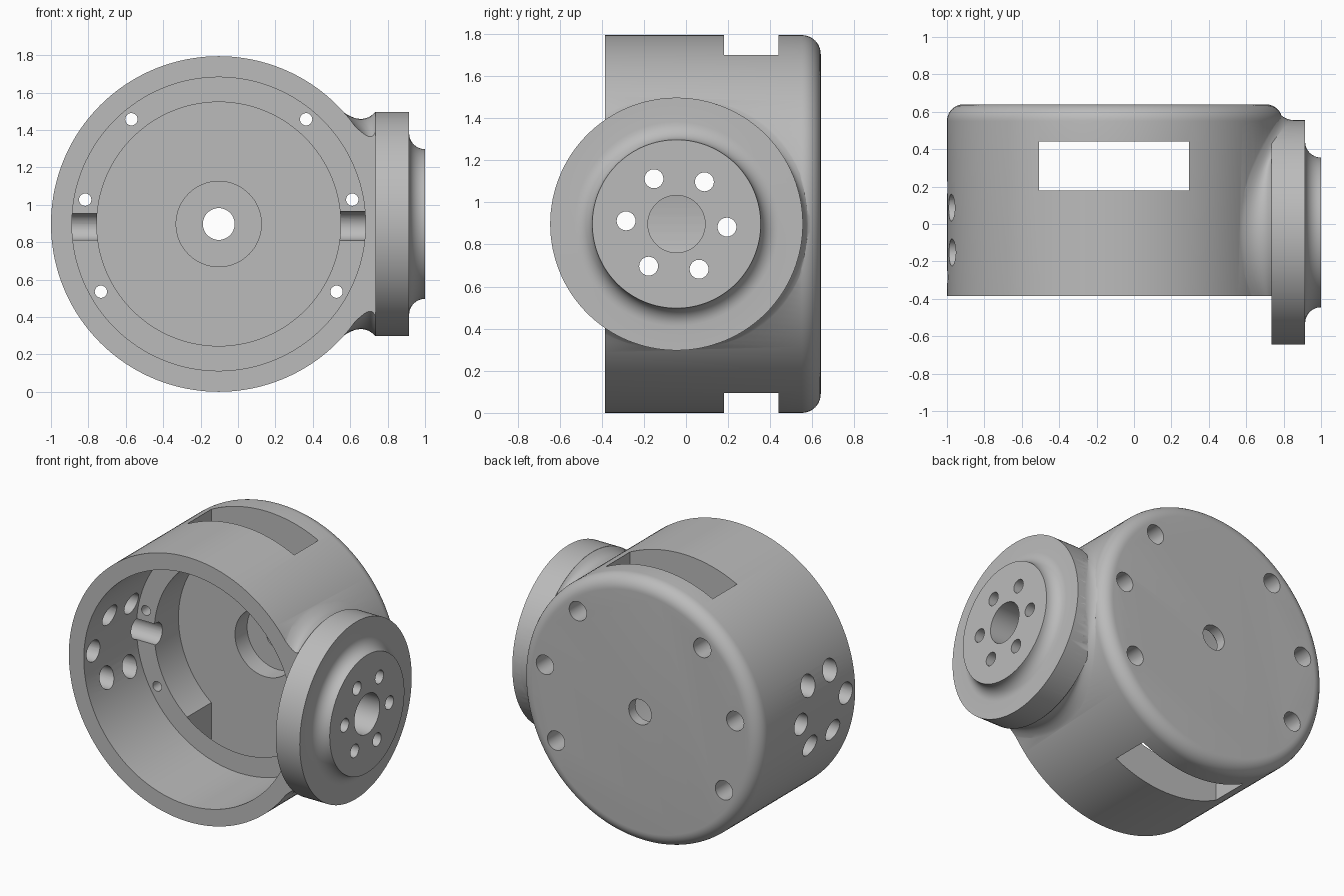
import bpy, bmesh
from math import sin, cos, pi, sqrt, radians
from mathutils import Vector

if "Cube" in bpy.data.objects:
    bpy.data.objects.remove(bpy.data.objects["Cube"])

CX, CZ, R = -0.103, 0.897, 0.897      # drum axis and radius
FRONT, BACK, ROUND = -0.385, 0.64, 0.09
SHELF, FLOOR = 0.18, 0.44             # depth of inner ledge and floor
FY = -0.045                           # flange axis

grey = bpy.data.materials.new("satin grey")
grey.use_nodes = True
COLOUR = (0.5, 0.5, 0.5, 1)
grey.diffuse_color = COLOUR
grey.node_tree.nodes["Principled BSDF"].inputs["Base Color"].default_value = COLOUR


def loft(name, rings):
    """Closed solid through a list of rings of points."""
    bm = bmesh.new()
    loops = [[bm.verts.new(p) for p in ring] for ring in rings]
    n = len(loops[0])
    for a, b in zip(loops, loops[1:]):
        for i in range(n):
            j = (i + 1) % n
            bm.faces.new((a[i], a[j], b[j], b[i]))
    bm.faces.new(loops[0])
    bm.faces.new(loops[-1])
    bmesh.ops.recalc_face_normals(bm, faces=bm.faces)
    mesh = bpy.data.meshes.new(name)
    bm.to_mesh(mesh)
    bm.free()
    mesh.materials.append(grey)
    obj = bpy.data.objects.new(name, mesh)
    bpy.context.collection.objects.link(obj)
    return obj


def lathe(name, profile, axis, u, z, n=96):
    """Turn (position, radius) pairs about the x or y axis; u is the other coordinate."""
    rings = []
    for t, r in profile:
        ring = []
        for i in range(n):
            a = 2 * pi * i / n
            p, q = u + r * cos(a), z + r * sin(a)
            ring.append(Vector((t, p, q) if axis == "x" else (p, t, q)))
        rings.append(ring)
    return loft(name, rings)


def rod(axis, start, end, u, z, r, n=32):
    return lathe("cutter", [(start, r), (end, r)], axis, u, z, n)


def box(x0, x1, y0, y1, z0, z1):
    return loft("cutter", [[Vector((x, y, z)) for x, y in
                            ((x0, y0), (x1, y0), (x1, y1), (x0, y1))] for z in (z0, z1)])


def combine(target, tool, operation="DIFFERENCE"):
    mod = target.modifiers.new("combine", "BOOLEAN")
    mod.operation, mod.solver, mod.object = operation, "EXACT", tool
    bpy.context.view_layer.objects.active = target
    bpy.ops.object.modifier_apply(modifier=mod.name)
    bpy.data.objects.remove(tool)


def drum_x(y, z):
    """Outer x of the drum at a given y and z."""
    d = min(max(y - (BACK - ROUND), 0), ROUND)
    rad = R - ROUND + sqrt(ROUND ** 2 - d ** 2)
    return CX + sqrt(max(rad ** 2 - z ** 2, 0))


# Drum with rounded back edge
rim = [(BACK - ROUND + ROUND * sin(a), R - ROUND + ROUND * cos(a))
       for a in (pi / 2 * i / 10 for i in range(11))]
drum = lathe("motor_housing", [(FRONT - 0.1, R)] + rim, "y", CX, CZ, 160)

# Blended neck between drum and flange
N, STEPS = 96, 10
neck = [[] for _ in range(STEPS + 3)]
for i in range(N):
    a = 2 * pi * i / N
    c, s = cos(a), sin(a)
    base = drum_x(FY + 0.6 * c, 0.6 * s)
    r2 = 0.6 + 0.06
    p0 = (max(0.736, base + 0.07), 0.6)
    p1 = (base + 0.08 * s * s, 0.6 - 0.1 * s * s)
    p2 = (drum_x(FY + r2 * c, r2 * s) - 0.008, r2)
    path = [(0.87, 0.595), p0]
    for k in range(1, STEPS + 1):
        t = k / STEPS
        path.append(tuple((1 - t) ** 2 * p0[m] + 2 * t * (1 - t) * p1[m] + t * t * p2[m]
                          for m in (0, 1)))
    path.append((0.4, 0.5))
    for ring, (x, r) in zip(neck, path):
        ring.append(Vector((x, FY + r * c, CZ + r * s)))
combine(drum, loft("neck", neck), "UNION")
combine(drum, box(-2, 2, -2, FRONT, -1, 3))

# Flange disc with coved boss
cove = [(1 - 0.085 * cos(a), 0.485 - 0.085 * sin(a)) for a in (pi / 2 * i / 8 for i in range(9))]
flange = [(0.735, 0.6), (0.915, 0.6)] + cove
combine(drum, lathe("flange", flange, "x", FY, CZ, 128), "UNION")

# Front bore, inner pocket, bearing seat and shaft hole
for y0, y1, r, n in ((-1, SHELF, 0.785, 128), (0, FLOOR, 0.652, 128),
                     (0.3, 0.57, 0.228, 64), (0.5, 1, 0.085, 48)):
    combine(drum, rod("y", y0, y1, CX, CZ, r, n))

# Slots through top and bottom
combine(drum, box(-0.508, 0.295, SHELF, FLOOR, -1, 3))

# Half-round grooves across the ledge
combine(drum, rod("x", CX - 0.785, CX - 0.5, SHELF, 0.885, 0.068))
combine(drum, rod("x", CX + 0.5, CX + 0.785, SHELF, 0.887, 0.077))

# Screw holes with wide recesses in the back
for side in (-1, 1):
    for dx, dz in ((0.467, 0.56), (0.714, 0.13), (0.63, -0.362)):
        x, z = CX + side * dx, CZ + dz
        combine(drum, rod("y", 0, 0.5, x, z, 0.033, 24))
        combine(drum, rod("y", 0.3, 1, x, z, 0.065))

# Flange bore and matching bolt circles on both sides
combine(drum, rod("x", 0.3, 1.2, FY, CZ, 0.136, 48))
for k in range(6):
    a = radians(60 * k - 3.5)
    y, z = FY + 0.24 * cos(a), CZ + 0.24 * sin(a)
    combine(drum, rod("x", 0.3, 1.2, y, z, 0.045, 24))
    combine(drum, rod("x", -1.2, -0.6, y, z, 0.072))

# Smooth shading with crisp edges
bpy.ops.object.select_all(action="DESELECT")
drum.select_set(True)
bpy.context.view_layer.objects.active = drum
bpy.ops.object.shade_smooth_by_angle(angle=radians(30))
